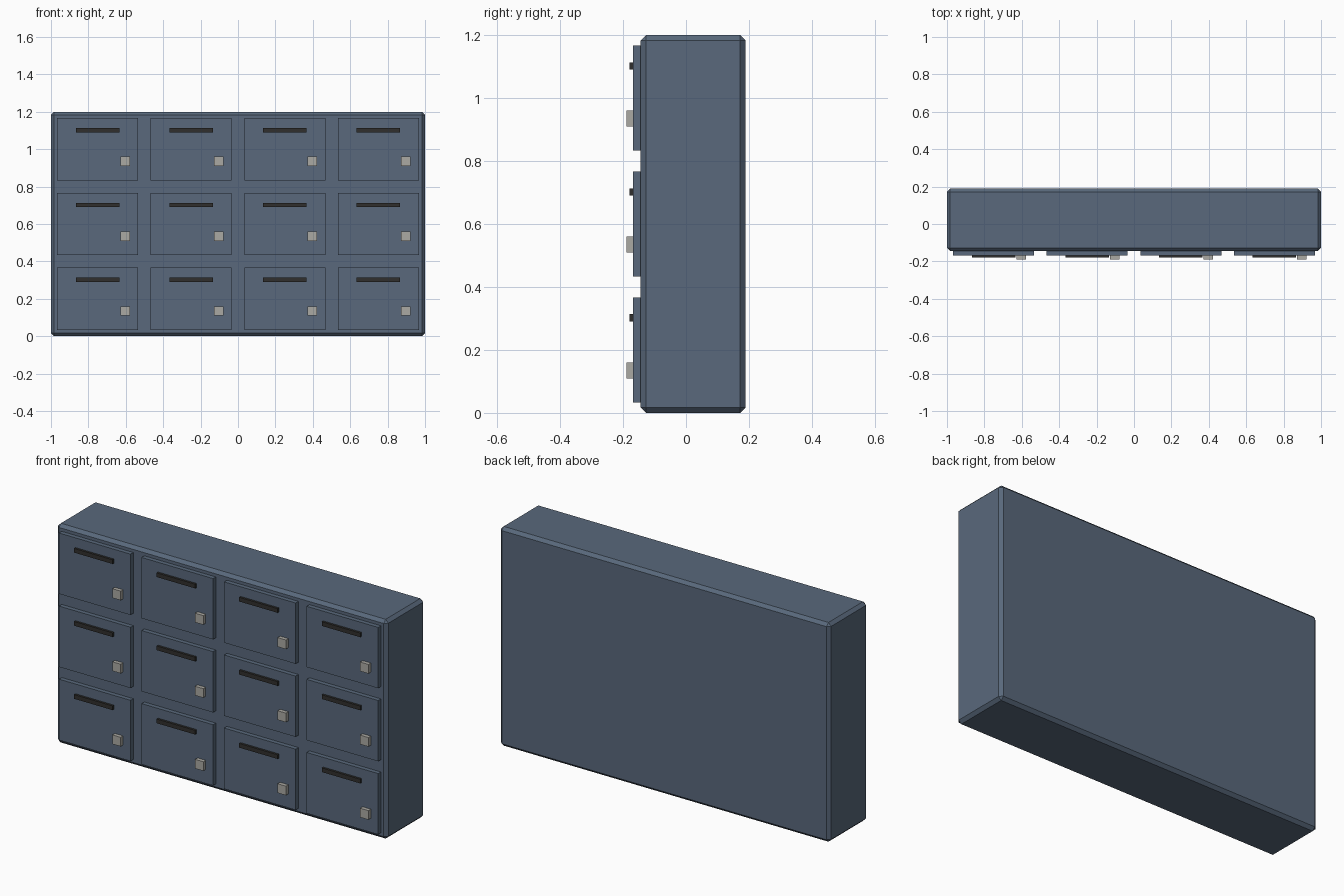
import bpy

cube = bpy.data.objects.get("Cube")
if cube:
    bpy.data.objects.remove(cube, do_unlink=True)


def material(name, rgb):
    mat = bpy.data.materials.new(name)
    mat.use_nodes = True
    color = (*rgb, 1)
    mat.diffuse_color = color
    mat.node_tree.nodes["Principled BSDF"].inputs["Base Color"].default_value = color
    return mat


slate = material("slate_blue_paint", (0.10, 0.14, 0.20))
black = material("slot_black", (0.03, 0.028, 0.026))
steel = material("lock_steel", (0.41, 0.40, 0.37))


def box(name, x, z, width, height, front, back, mat):
    """Box centred on x and z, spanning front to back along y."""
    bpy.ops.mesh.primitive_cube_add(size=1, location=(x, (front + back) / 2, z))
    obj = bpy.context.object
    obj.name = name
    obj.scale = (width, back - front, height)
    bpy.ops.object.transform_apply(location=False, rotation=False, scale=True)
    obj.data.materials.append(mat)
    return obj


BODY_FRONT, BODY_BACK = -0.144, 0.189
DOOR_FRONT = -0.168

# Cabinet body with chamfered edges
body = box("cabinet_body", 0, 0.6, 2, 1.2, BODY_FRONT, BODY_BACK, slate)
chamfer = body.modifiers.new("chamfer", 'BEVEL')
chamfer.width = 0.0167
chamfer.segments = 1

# Grid of compartments, each with a door, a mail slot and a lock
for row in range(3):
    for col in range(4):
        x = -0.75 + col * 0.5
        z = 0.2 + row * 0.4
        tag = f"_{row + 1}_{col + 1}"
        box("door" + tag, x, z, 0.433, 0.333, DOOR_FRONT, BODY_FRONT + 0.005, slate)
        box("mail_slot" + tag, x, z + 0.102, 0.233, 0.023,
            DOOR_FRONT - 0.012, DOOR_FRONT + 0.005, black)
        box("lock" + tag, x + 0.147, z - 0.065, 0.05, 0.05,
            DOOR_FRONT - 0.021, DOOR_FRONT + 0.005, steel)
